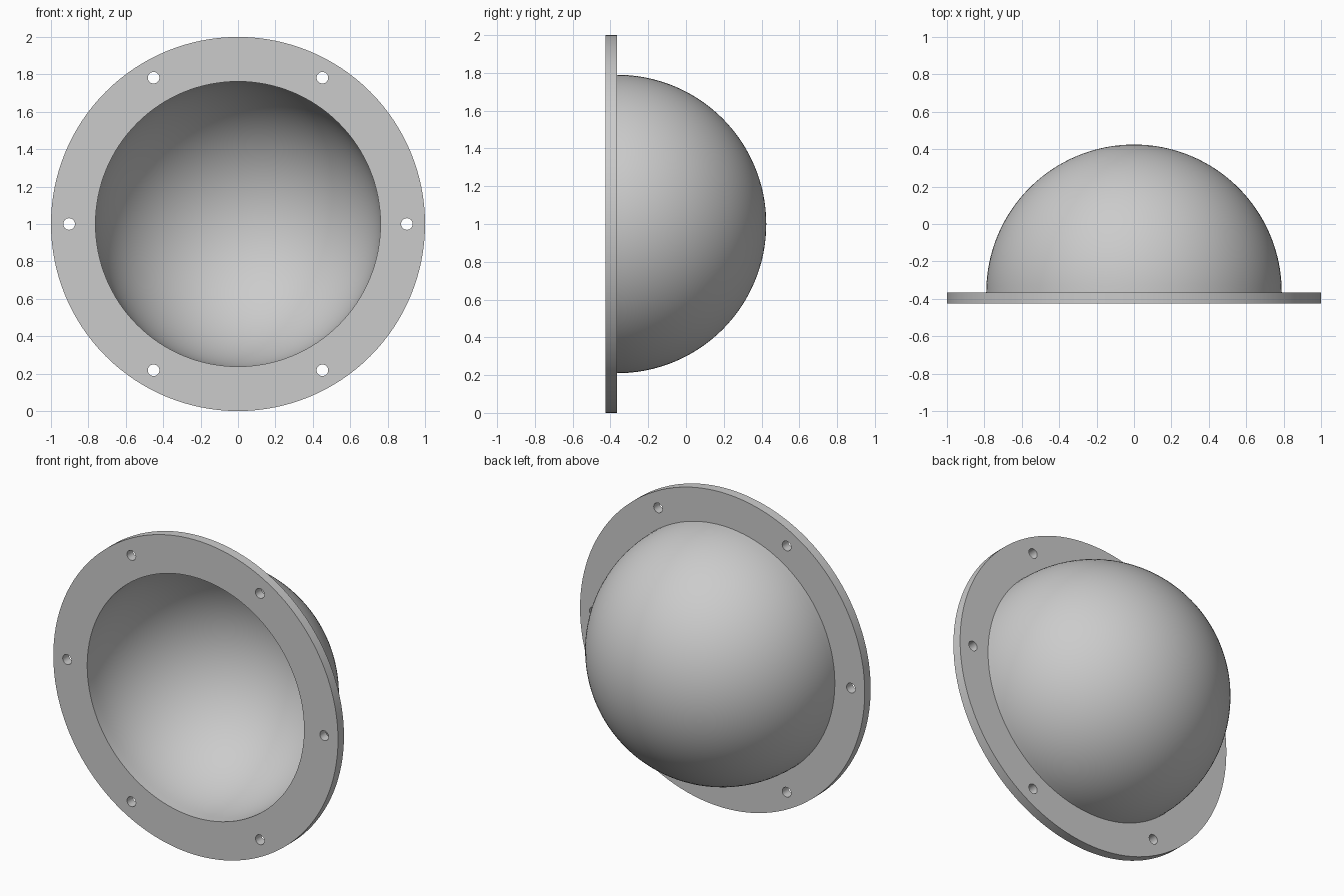
import bpy, bmesh
from math import sin, cos, pi, radians
from mathutils import Vector, Matrix

if "Cube" in bpy.data.objects:
    bpy.data.objects.remove(bpy.data.objects["Cube"])

FLANGE_R, OUTER_R, INNER_R = 1.0, 0.79, 0.762
FRONT, BACK = -0.425, -0.365        # flange faces along y
BOLT_CIRCLE, HOLE_R = 0.903, 0.031
CENTRE = Vector((0, 0, 1))
SEGMENTS, ARC_STEPS = 128, 32

grey = bpy.data.materials.new("plain_grey")
grey.use_nodes = True
colour = (0.6, 0.6, 0.6, 1)
grey.diffuse_color = colour
grey.node_tree.nodes["Principled BSDF"].inputs["Base Color"].default_value = colour


def make_object(name, bm):
    mesh = bpy.data.meshes.new(name)
    bm.to_mesh(mesh)
    bm.free()
    mesh.materials.append(grey)
    obj = bpy.data.objects.new(name, mesh)
    bpy.context.collection.objects.link(obj)
    return obj


def arc(radius):
    """Quarter circle of (radius, y) points from the rim to the pole."""
    angles = [pi / 2 * i / ARC_STEPS for i in range(ARC_STEPS + 1)]
    return [(radius * cos(a), BACK + radius * sin(a)) for a in angles]


def revolve(name, profile):
    """Turn a (radius, y) profile around the y axis through CENTRE."""
    bm = bmesh.new()
    verts = [bm.verts.new(CENTRE + Vector((r, y, 0))) for r, y in profile]
    edges = [bm.edges.new(pair) for pair in zip(verts, verts[1:])]
    bmesh.ops.spin(bm, geom=verts + edges, cent=CENTRE, axis=(0, 1, 0),
                   angle=2 * pi, steps=SEGMENTS, use_merge=True)
    bmesh.ops.remove_doubles(bm, verts=bm.verts, dist=0.0001)
    bmesh.ops.recalc_face_normals(bm, faces=bm.faces)
    return make_object(name, bm)


# Hollow dome and flange in one closed profile, from the inner pole outwards
flange = [(INNER_R, FRONT), (FLANGE_R, FRONT), (FLANGE_R, BACK)]
body = revolve("flanged_dome", arc(INNER_R)[::-1] + flange + arc(OUTER_R))

# Six bolt holes cut through the flange
bm = bmesh.new()
for i in range(6):
    a = radians(60 * i)
    place = Matrix.Translation(CENTRE + Vector(
        (BOLT_CIRCLE * cos(a), (FRONT + BACK) / 2, BOLT_CIRCLE * sin(a))))
    bmesh.ops.create_cone(bm, cap_ends=True, segments=32, radius1=HOLE_R,
                          radius2=HOLE_R, depth=0.2,
                          matrix=place @ Matrix.Rotation(pi / 2, 4, 'X'))
cutter = make_object("bolt_hole_cutter", bm)
cutter.hide_render = True

holes = body.modifiers.new("bolt_holes", 'BOOLEAN')
holes.operation = 'DIFFERENCE'
holes.solver = 'EXACT'
holes.object = cutter

# Apply the cut, drop the helper and smooth the curved surfaces
bpy.ops.object.select_all(action='DESELECT')
body.select_set(True)
bpy.context.view_layer.objects.active = body
bpy.ops.object.modifier_apply(modifier=holes.name)
bpy.data.objects.remove(cutter)
bpy.ops.object.shade_smooth_by_angle(angle=radians(30))
